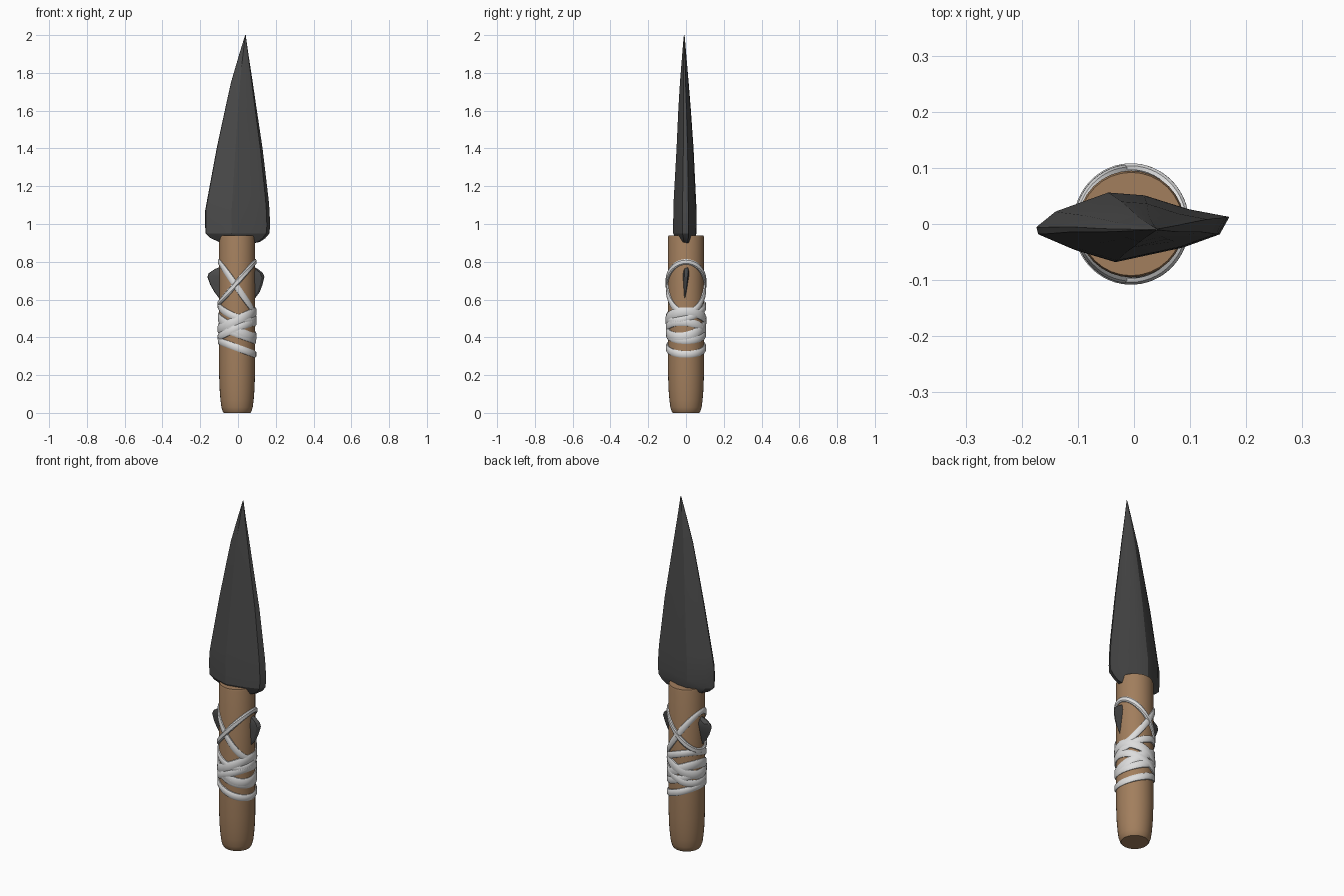
import bpy, bmesh, math
from mathutils import Vector

if "Cube" in bpy.data.objects:
    bpy.data.objects.remove(bpy.data.objects["Cube"])


def material(name, rgb):
    m = bpy.data.materials.new(name)
    m.diffuse_color = (*rgb, 1)
    m.use_nodes = True
    m.node_tree.nodes["Principled BSDF"].inputs["Base Color"].default_value = m.diffuse_color
    return m


STONE = material("dark stone", (0.07, 0.07, 0.07))
WOOD = material("brown wood", (0.36, 0.21, 0.11))
CORD = material("pale binding", (0.72, 0.72, 0.72))


def loft(name, rings, mat, angle, closed=False):
    """Skin a list of equal point rings, capped or joined end to end."""
    bm = bmesh.new()
    vs = [[bm.verts.new(p) for p in r] for r in rings]
    n = len(vs[0])
    pairs = list(zip(vs, vs[1:])) + ([(vs[-1], vs[0])] if closed else [])
    for a, b in pairs:
        for i in range(n):
            j = (i + 1) % n
            bm.faces.new((a[i], a[j], b[j], b[i]))
    if not closed:
        bm.faces.new(vs[0])
        bm.faces.new(vs[-1])
    bmesh.ops.recalc_face_normals(bm, faces=bm.faces)
    me = bpy.data.meshes.new(name)
    bm.to_mesh(me)
    bm.free()
    me.materials.append(mat)
    ob = bpy.data.objects.new(name, me)
    bpy.context.collection.objects.link(ob)
    bpy.ops.object.select_all(action='DESELECT')
    ob.select_set(True)
    bpy.context.view_layer.objects.active = ob
    bpy.ops.object.shade_smooth_by_angle(angle=math.radians(angle))
    return ob


# Handle: a turned rod with a rounded butt
CX = -0.005
profile = [(0, .07), (.008, .076), (.03, .083), (.07, .088), (.12, .092),
           (.20, .095), (.93, .095), (.94, .092)]
loft("handle", [[(CX + r * math.cos(t * math.tau / 32), r * math.sin(t * math.tau / 32), z)
                 for t in range(32)] for z, r in profile], WOOD, 35)

# Knapped stone cross-section: x from -1 to 1, y from -1 to 1
SECTION = [(-1, 0.0), (-.8, .45), (-.25, 1), (.12, .92), (.58, .52), (1, .3),
           (.9, -.2), (.52, -.58), (-.18, -1), (-.6, -.65), (-.98, -.2)]


def stone(name, levels):
    rings = []
    for z, xl, xr, yf, yb in levels:
        mid, half = (xl + xr) / 2, (xr - xl) / 2
        yc, yh = (yf + yb) / 2, (yb - yf) / 2
        rings.append([(mid + half * x, yc + yh * y, z) for x, y in SECTION])
    return loft(name, rings, STONE, 20)


# Blade: levels of z, left, right, front, back
stone("blade", [
    (.895, -.07, .07, -.04, .04), (.905, -.10, .115, -.045, .04),
    (.925, -.145, .145, -.055, .048), (.95, -.172, .166, -.068, .055),
    (.99, -.174, .17, -.068, .056), (1.07, -.174, .167, -.067, .056),
    (1.13, -.163, .162, -.065, .053), (1.40, -.113, .13, -.05, .04),
    (1.60, -.070, .100, -.041, .026), (1.75, -.037, .078, -.032, .014),
    (1.90, .007, .055, -.020, .001), (1.985, .033, .043, -.013, -.006),
    (2.0, .038, .042, -.011, -.008)])

# Tang: the stone below the blade, showing as a lug on each side of the handle
stone("tang_lugs", [
    (.60, -.095, .085, -.018, .0), (.64, -.125, .115, -.022, .012),
    (.68, -.148, .13, -.028, .022), (.72, -.162, .14, -.034, .032),
    (.74, -.155, .132, -.036, .036), (.76, -.125, .108, -.036, .036),
    (.775, -.09, .08, -.03, .03)])


# Bindings: flat straps tilted round the handle
def strap(name, z0, tilt_x, tilt_y, half, lift=0.0):
    def point(t, push=0.0):
        return Vector((CX + (.0955 + lift + push) * math.cos(t), (.1 + lift + push) * math.sin(t),
                       z0 + tilt_x * math.cos(t) + tilt_y * math.sin(t)))
    rings, n = [], 56
    for k in range(n):
        t = k * math.tau / n
        along = (point(t + .01) - point(t - .01)).normalized()
        out = Vector((math.cos(t), math.sin(t), 0))
        across = out.cross(along).normalized()
        c = point(t)
        rings.append([c + across * half * a + out * .006 * b for a, b in
                      ((-1, -1), (-1, .2), (-.6, 1), (.6, 1), (1, .2), (1, -1))])
    return loft(name, rings, CORD, 40, closed=True)


# Name, centre height, slope to the right, slope to the back, half width
for i, (z, tx, ty, h, lift) in enumerate([
        (.69, .11, .0, .014, .002),      # crossing pair over the lugs
        (.665, -.135, .0, .016, .0),
        (.535, -.035, .03, .018, .001),
        (.49, .045, .0, .024, .0015),
        (.455, -.05, .02, .024, .0005),
        (.44, .04, -.01, .02, .001),
        (.42, -.035, .0, .02, .0),
        (.345, -.035, .0, .018, .0005)]):
    strap(f"binding_{i + 1}", z, tx, ty, h, lift)
